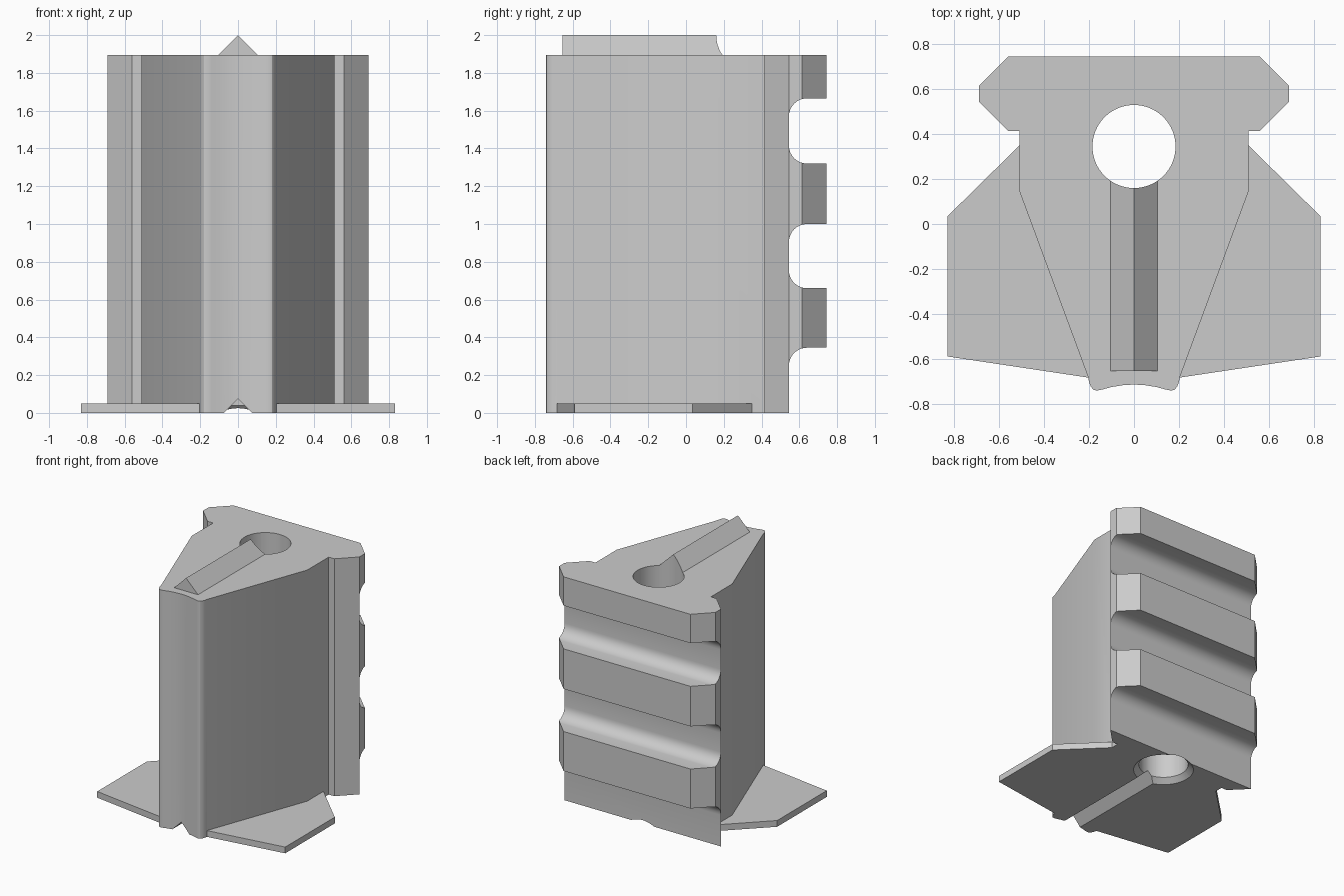
import bpy, bmesh, math
from mathutils import Vector

cube = bpy.data.objects.get("Cube")
if cube:
    bpy.data.objects.remove(cube)

TOP = 1.895
HOLE_Y, HOLE_R = 0.345, 0.185

grey = bpy.data.materials.new("plain grey")
grey.use_nodes = True
colour = (0.6, 0.6, 0.6, 1)
grey.diffuse_color = colour
grey.node_tree.nodes["Principled BSDF"].inputs["Base Color"].default_value = colour


def prism(name, points, offset):
    """Extrude a closed outline of 3D points along an offset."""
    bm = bmesh.new()
    face = bm.faces.new([bm.verts.new(p) for p in points])
    grown = bmesh.ops.extrude_face_region(bm, geom=[face])
    verts = [v for v in grown["geom"] if isinstance(v, bmesh.types.BMVert)]
    bmesh.ops.translate(bm, verts=verts, vec=Vector(offset))
    bmesh.ops.recalc_face_normals(bm, faces=bm.faces)
    mesh = bpy.data.meshes.new(name)
    bm.to_mesh(mesh)
    bm.free()
    mesh.materials.append(grey)
    obj = bpy.data.objects.new(name, mesh)
    bpy.context.collection.objects.link(obj)
    return obj


def cone(name, r1, r2, z1, z2):
    bpy.ops.mesh.primitive_cone_add(vertices=64, radius1=r1, radius2=r2, depth=z2 - z1,
                                    location=(0, HOLE_Y, (z1 + z2) / 2))
    obj = bpy.context.object
    obj.name = name
    obj.data.materials.append(grey)
    return obj


def combine(target, other, operation):
    """Apply a boolean and remove the helper."""
    mod = target.modifiers.new("boolean", "BOOLEAN")
    mod.operation, mod.solver, mod.object = operation, "EXACT", other
    bpy.context.view_layer.objects.active = target
    bpy.ops.object.modifier_apply(modifier=mod.name)
    bpy.data.objects.remove(other)


# Main body: mirrored rail and wedge outline with a softly rounded nose
half = [(0.56, 0.745), (0.69, 0.615), (0.69, 0.545), (0.56, 0.415), (0.51, 0.415),
        (0.51, 0.145), (0.205, -0.68), (0.2, -0.705), (0.192, -0.725), (0.18, -0.738),
        (0.165, -0.742), (0.14, -0.737), (0.1, -0.726), (0.05, -0.718)]
outline = half + [(0, -0.715)] + [(-x, y) for x, y in reversed(half)]
body = prism("rail_body", [(x, y, 0) for x, y in outline], (0, 0, TOP))

# Foot plates on both sides
for side in (1, -1):
    foot = [(0.15, -0.692), (0.83, -0.59), (0.83, 0.035), (0.51, 0.35), (0.4, 0.35), (0.4, 0.1)]
    plate = prism("foot_plate", [(side * x, y, 0) for x, y in foot], (0, 0, 0.05))
    combine(body, plate, "UNION")

# Triangular ridge on top
ridge = prism("top_ridge", [(-0.11, -0.655, TOP - 0.005), (0.11, -0.655, TOP - 0.005),
                            (0, -0.655, 2.0)], (0, 0.95, 0))
combine(body, ridge, "UNION")

# Cross slots across the back, with rounded inner corners
FLOOR, R = 0.545, 0.095
for low, high in ((-0.4, 0.345), (0.66, 1.0), (1.32, 1.665)):
    slot = [(-1, 0.9, low)]
    arc = [i * math.pi / 16 for i in range(9)]
    slot += [(-1, FLOOR + R - R * math.sin(a), low + R - R * math.cos(a)) for a in arc]
    slot += [(-1, FLOOR + R - R * math.cos(a), high - R + R * math.sin(a)) for a in arc]
    slot += [(-1, 0.9, high)]
    combine(body, prism("slot_cutter", slot, (2, 0, 0)), "DIFFERENCE")

# Through hole, its lower chamfer and the notch under the body
combine(body, cone("hole_cutter", HOLE_R, HOLE_R, -0.2, 2.2), "DIFFERENCE")
combine(body, cone("chamfer_cutter", HOLE_R + 0.06, HOLE_R - 0.02, -0.02, 0.06), "DIFFERENCE")
notch = [(-0.095, -0.9, -0.02), (0.095, -0.9, -0.02), (0, -0.9, 0.075)]
combine(body, prism("notch_cutter", notch, (0, 1.2, 0)), "DIFFERENCE")

bpy.ops.object.select_all(action="DESELECT")
body.select_set(True)
bpy.context.view_layer.objects.active = body
bpy.ops.object.shade_smooth_by_angle(angle=math.radians(30))
